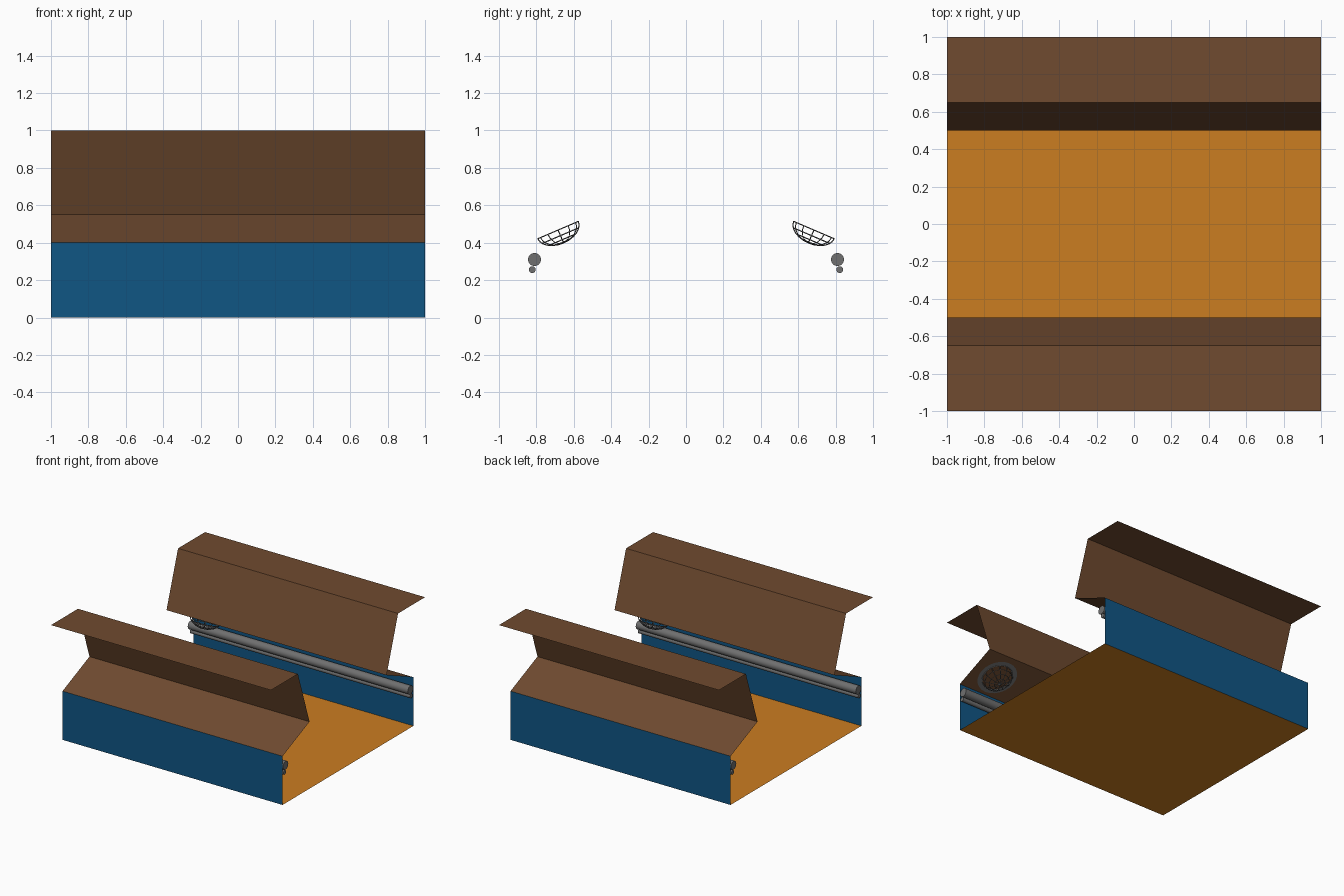
import bpy, bmesh, math
from mathutils import Matrix, Vector

if "Cube" in bpy.data.objects:
    bpy.data.objects.remove(bpy.data.objects["Cube"])


def material(name, rgb):
    m = bpy.data.materials.new(name)
    m.diffuse_color = (*rgb, 1)
    m.use_nodes = True
    m.node_tree.nodes["Principled BSDF"].inputs["Base Color"].default_value = m.diffuse_color
    return m


ORANGE = material("orange floor", (0.60, 0.205, 0.015))
BLUE = material("blue wall", (0.005, 0.092, 0.23))
BROWN = material("brown panel", (0.16, 0.07, 0.029))
GREY = material("grey metal", (0.16, 0.16, 0.16))


def finish(bm, name, mat):
    mesh = bpy.data.meshes.new(name)
    bm.to_mesh(mesh)
    bm.free()
    mesh.materials.append(mat)
    ob = bpy.data.objects.new(name, mesh)
    bpy.context.collection.objects.link(ob)
    return ob


def sheet(name, profile, mat):
    """Thin sheet: a (y, z) profile swept along the whole length in x."""
    bm = bmesh.new()
    rows = [[bm.verts.new((x, y, z)) for x in (-1, 1)] for y, z in profile]
    for a, b in zip(rows, rows[1:]):
        bm.faces.new((a[0], a[1], b[1], b[0]))
    return finish(bm, name, mat)


def pipe(name, y, z, r):
    """Capped round pipe along x."""
    bm = bmesh.new()
    bmesh.ops.create_cone(bm, cap_ends=True, segments=16, radius1=r, radius2=r, depth=2,
                          matrix=Matrix.Translation((0, y, z)) @ Matrix.Rotation(math.pi / 2, 4, 'Y'))
    ob = finish(bm, name, GREY)
    for p in ob.data.polygons:
        p.use_smooth = len(p.vertices) == 4


def wires(name, paths, radius, matrix):
    """Round wires along (points, closed) paths."""
    cu = bpy.data.curves.new(name, 'CURVE')
    cu.dimensions = '3D'
    cu.bevel_depth = radius
    cu.bevel_resolution = 0
    for pts, closed in paths:
        sp = cu.splines.new('POLY')
        sp.points.add(len(pts) - 1)
        for p, co in zip(sp.points, pts):
            p.co = (*co, 1)
        sp.use_cyclic_u = closed
    cu.materials.append(GREY)
    ob = bpy.data.objects.new(name, cu)
    bpy.context.collection.objects.link(ob)
    ob.matrix_world = matrix


def dome_point(lat, lon, r=0.118, h=0.075):
    return (r * math.cos(lat) * math.cos(lon), r * math.cos(lat) * math.sin(lon), h * math.sin(lat))


def caged_vent(name, x, s):
    """Flat ring and wire dome hanging under the sloped panel."""
    normal = Vector((0, -s * 0.15, -0.35)).normalized()
    origin = Vector((x, s * 0.685, 0.4707)) + normal * 0.003
    m = Matrix.Translation(origin) @ normal.to_track_quat('Z', 'Y').to_matrix().to_4x4()
    # flat mounting ring
    bm = bmesh.new()
    n = 24
    loops = [[bm.verts.new((r * math.cos(2 * math.pi * i / n), r * math.sin(2 * math.pi * i / n), 0))
              for i in range(n)] for r in (0.155, 0.115)]
    for i in range(n):
        j = (i + 1) % n
        bm.faces.new((loops[0][i], loops[0][j], loops[1][j], loops[1][i]))
    finish(bm, name + "_ring", GREY).matrix_world = m
    # cage: ribs over the dome and hoops around it
    paths = []
    for k in range(6):
        lon = math.pi * k / 6
        paths.append(([dome_point(math.pi * i / 12, lon) for i in range(13)], False))
    for lat in (0.0, 0.45, 0.85, 1.2):
        paths.append(([dome_point(lat, 2 * math.pi * i / n) for i in range(n)], True))
    wires(name + "_cage", paths, 0.003, m)


# corridor floor
sheet("floor", [(-0.85, 0), (0.85, 0)], ORANGE)

# mirrored walls, folded upper panels and pipes
for side, s in (("front", -1), ("back", 1)):
    sheet(side + "_wall", [(s * 0.85, 0), (s * 0.85, 0.4)], BLUE)
    sheet(side + "_upper_panels",
          [(s * 0.85, 0.4), (s * 0.5, 0.55), (s * 0.65, 1.0), (s * 1.0, 1.0)], BROWN)
    pipe(side + "_large_pipe", s * 0.81, 0.31, 0.035)
    pipe(side + "_small_pipe", s * 0.822, 0.256, 0.018)

# one vent per side, at opposite ends
caged_vent("front_vent", 0.77, -1)
caged_vent("back_vent", -0.77, 1)
